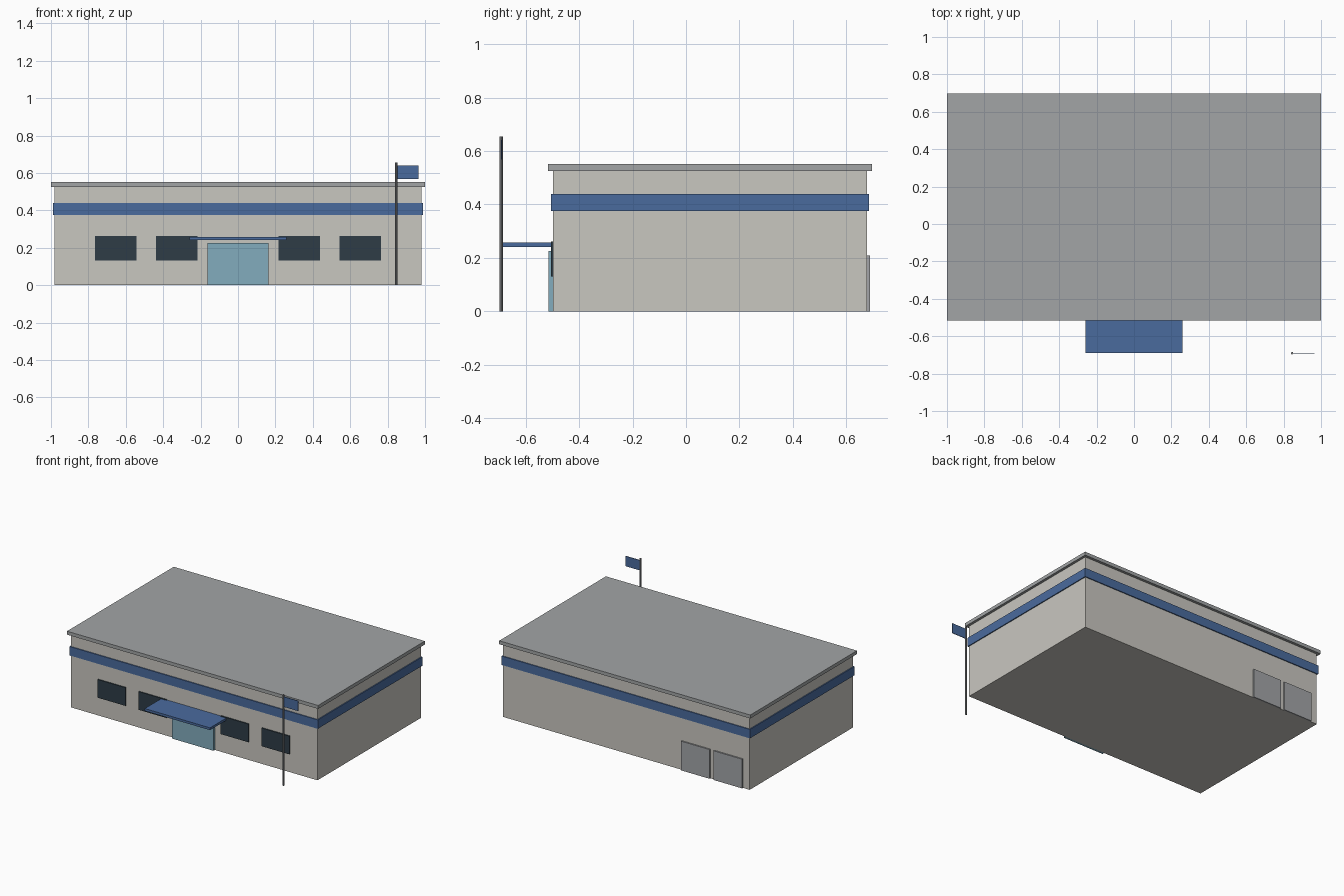
import bpy

cube = bpy.data.objects.get("Cube")
if cube:
    bpy.data.objects.remove(cube, do_unlink=True)


def material(name, *rgb):
    # 8-bit display colour converted to linear
    lin = [((c / 255 + 0.055) / 1.055) ** 2.4 for c in rgb] + [1.0]
    m = bpy.data.materials.new(name)
    m.use_nodes = True
    m.diffuse_color = lin
    m.node_tree.nodes["Principled BSDF"].inputs["Base Color"].default_value = lin
    return m


WALL = material("warm grey wall", 201, 199, 192)
ROOF = material("roof grey", 162, 165, 166)
BLUE = material("trim blue", 74, 107, 158)
GLASS = material("dark window glass", 46, 60, 70)
DOOR = material("pale blue door glass", 130, 172, 189)
SHUTTER = material("shutter grey", 163, 165, 168)
METAL = material("pole metal", 135, 137, 139)


def box(name, mat, x, y, z):
    """Box spanning the given (min, max) ranges."""
    bpy.ops.mesh.primitive_cube_add(size=1, location=[sum(r) / 2 for r in (x, y, z)])
    ob = bpy.context.object
    ob.name = name
    ob.scale = [r[1] - r[0] for r in (x, y, z)]
    bpy.ops.object.transform_apply(location=False, rotation=False, scale=True)
    ob.data.materials.append(mat)
    return ob


FRONT, BACK, SIDE = -0.498, 0.678, 0.982

# Main building, band around it and overhanging roof slab
box("building_walls", WALL, (-SIDE, SIDE), (FRONT, BACK), (0, 0.53))
box("blue_band", BLUE, (-SIDE - 0.007, SIDE + 0.007),
    (FRONT - 0.007, BACK + 0.007), (0.375, 0.439))
box("roof_slab", ROOF, (-1, 1), (-0.517, 0.697), (0.526, 0.551))

# Front windows, mirrored either side of the entrance
for side, sign in (("left", 1), ("right", -1)):
    for place, cx in (("inner", 0.327), ("outer", 0.653)):
        box(f"{side}_{place}_window", GLASS,
            (sign * cx - 0.111, sign * cx + 0.111),
            (FRONT - 0.008, FRONT + 0.001), (0.131, 0.262))

# Entrance with its canopy
box("entrance_door", DOOR, (-0.164, 0.164), (-0.514, FRONT + 0.002), (0, 0.226))
box("entrance_canopy", BLUE, (-0.26, 0.26), (-0.69, FRONT + 0.002), (0.241, 0.258))

# Loading doors at the back
for i, cx in enumerate((-0.556, -0.815)):
    box(f"loading_door_{i + 1}", SHUTTER, (cx - 0.114, cx + 0.114),
        (BACK - 0.002, BACK + 0.01), (0, 0.21))

# Flag pole and flag
bpy.ops.mesh.primitive_cylinder_add(vertices=8, radius=0.0065, depth=0.655,
                                    location=(0.846, -0.691, 0.3275))
pole = bpy.context.object
pole.name = "flag_pole"
pole.data.materials.append(METAL)
bpy.ops.object.shade_smooth_by_angle()
box("flag", BLUE, (0.85, 0.964), (-0.693, -0.689), (0.568, 0.641))
